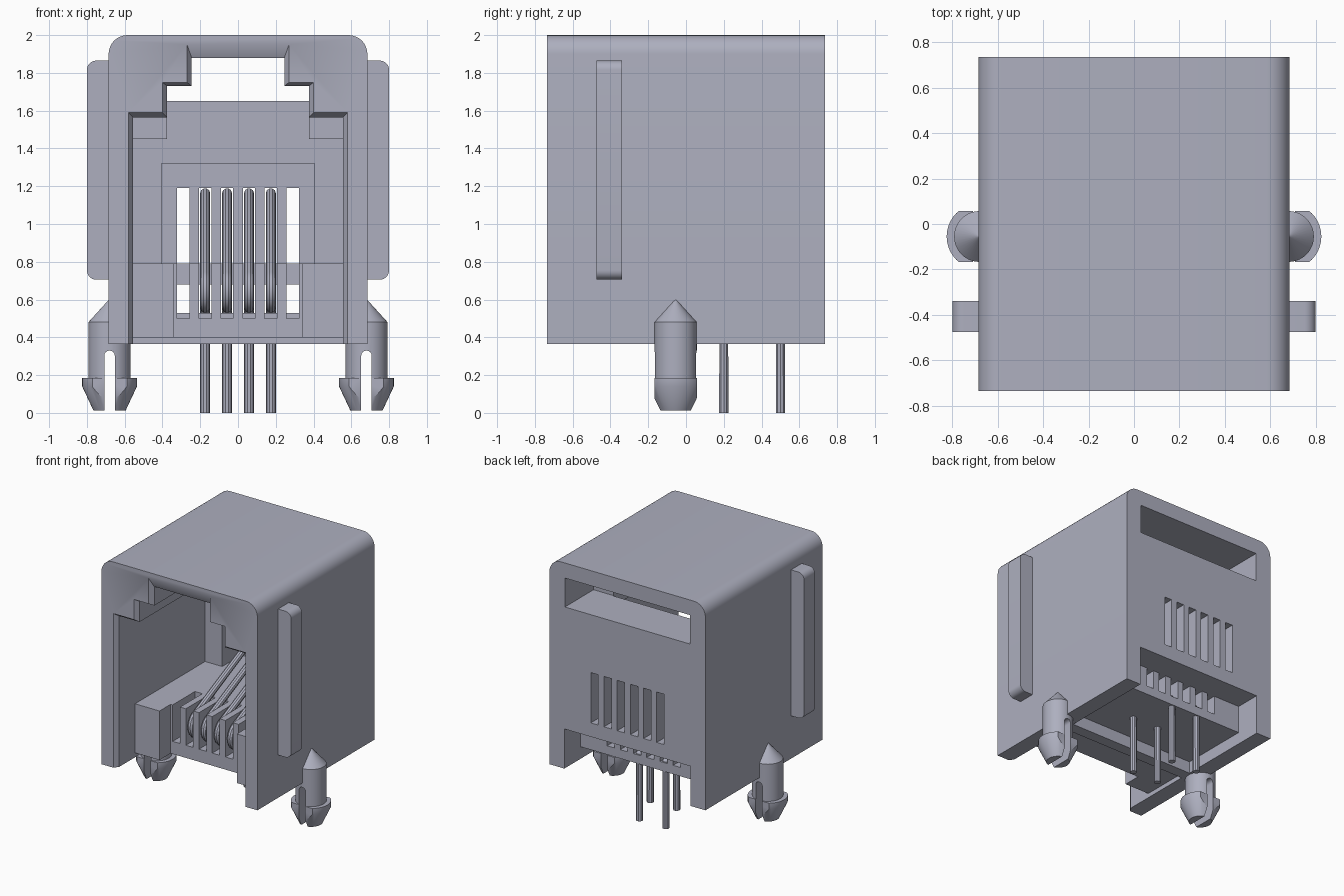
import bpy, bmesh, math

cube = bpy.data.objects.get("Cube")
if cube:
    bpy.data.objects.remove(cube, do_unlink=True)

grey = bpy.data.materials.new("blue_grey_plastic")
grey.use_nodes = True
COL = (0.42, 0.43, 0.52, 1)
grey.diffuse_color = COL
grey.node_tree.nodes["Principled BSDF"].inputs["Base Color"].default_value = COL


def add_mesh(name, bm):
    bmesh.ops.recalc_face_normals(bm, faces=bm.faces)
    me = bpy.data.meshes.new(name)
    bm.to_mesh(me)
    bm.free()
    me.materials.append(grey)
    ob = bpy.data.objects.new(name, me)
    bpy.context.collection.objects.link(ob)
    return ob


def loft(name, rings):
    """Closed solid through rings of 3D points."""
    bm = bmesh.new()
    vs = [[bm.verts.new(p) for p in r] for r in rings]
    n = len(vs[0])
    for a, b in zip(vs, vs[1:]):
        for i in range(n):
            j = (i + 1) % n
            bm.faces.new((a[i], a[j], b[j], b[i]))
    bm.faces.new(vs[0])
    bm.faces.new(vs[-1][::-1])
    return add_mesh(name, bm)


def prism(name, pts, y0, y1):
    return loft(name, [[(x, y, z) for x, z in pts] for y in (y0, y1)])


def box(name, x0, x1, y0, y1, z0, z1):
    return prism(name, [(x0, z0), (x1, z0), (x1, z1), (x0, z1)], y0, y1)


def lathe(name, profile, cx, cy, n=40):
    return loft(name, [[(cx + r * math.cos(2 * math.pi * i / n),
                         cy + r * math.sin(2 * math.pi * i / n), z)
                        for i in range(n)] for r, z in profile])


def arc(cx, cz, r, a0, a1, n=8):
    return [(cx + r * math.cos(math.radians(a0 + (a1 - a0) * i / n)),
             cz + r * math.sin(math.radians(a0 + (a1 - a0) * i / n)))
            for i in range(n + 1)]


def select(ob):
    bpy.ops.object.select_all(action='DESELECT')
    ob.select_set(True)
    bpy.context.view_layer.objects.active = ob


def boolean(ob, tool, op='DIFFERENCE'):
    m = ob.modifiers.new("cut", 'BOOLEAN')
    m.object, m.operation, m.solver = tool, op, 'EXACT'
    select(ob)
    bpy.ops.object.modifier_apply(modifier=m.name)
    bpy.data.objects.remove(tool, do_unlink=True)


def smooth(ob):
    select(ob)
    bpy.ops.object.shade_smooth_by_angle(angle=math.radians(30))


SLOTS = [-0.29 + 0.116 * i for i in range(6)]
W = 0.0325  # half slot width

# Housing shell with rounded top corners
outline = [(-0.685, 0.365), (0.685, 0.365)] + arc(0.585, 1.9, 0.1, 0, 90) + arc(-0.585, 1.9, 0.1, 90, 180)
housing = prism("housing", outline, -0.735, 0.735)


def stepped(steps):
    """Mirrored plug outline from (half width, top) steps."""
    half, z = [], 0.3
    for x, top in steps:
        half += [(x, z), (x, top)]
        z = top
    return half + [(-x, z) for x, z in reversed(half)]


# Plug cavity with chamfered mouth
mouth = stepped([(0.58, 1.59), (0.40, 1.75), (0.27, 1.95)])
inner = stepped([(0.555, 1.565), (0.375, 1.73), (0.245, 1.88)])
boolean(housing, loft("cavity_cutter", [[(x, y, z) for x, z in p] for p, y in
                                        ((mouth, -0.80), (mouth, -0.735), (inner, -0.70), (inner, 0.38))]))
# Rear window, rear foot opening and contact recess
boolean(housing, box("window_cutter", -0.55, 0.55, 0.375, 0.8, 1.65, 1.88))
boolean(housing, box("foot_cutter", -0.555, 0.555, 0.3, 0.8, 0.3, 0.68))
boolean(housing, box("recess_cutter", -0.405, 0.405, 0.3, 0.62, 0.79, 1.32))
for x in SLOTS:
    boolean(housing, box("slot_cutter", x - W, x + W, 0.55, 0.8, 0.79, 1.19))
smooth(housing)

# Contact floor with comb slots, open on top near the front
floor = box("contact_floor", -0.56, 0.56, -0.36, 0.53, 0.40, 0.79)
boolean(floor, box("underside_cutter", -0.6, 0.6, -0.03, 0.6, 0.3, 0.46))
for x in SLOTS:
    boolean(floor, box("comb_cutter", x - W, x + W, -0.5, -0.08, 0.50, 0.9))
    boolean(floor, box("channel_cutter", x - W, x + W, -0.2, 0.6, 0.53, 0.68))
box("floor_rear_slab", -0.56, 0.56, 0.52, 0.70, 0.685, 0.788)
box("floor_cross_bar", -0.56, 0.56, -0.12, -0.03, 0.365, 0.45)

for s, side in ((1, "left"), (-1, "right")):
    # Floor front blocks and upper plug stops
    xs = sorted((s * 0.34, s * 0.56))
    box(side + "_front_block", *xs, -0.50, -0.355, 0.40, 0.79)
    xs = sorted((s * 0.375, s * 0.565))
    box(side + "_plug_stop", *xs, 0.25, 0.39, 1.45, 1.60)

    # Side rib with rounded outer corners
    pts = [(0.67, 0.705)] + arc(0.75, 0.755, 0.05, -90, 0) + arc(0.75, 1.815, 0.05, 0, 90) + [(0.67, 1.865)]
    smooth(prism(side + "_side_rib", [(s * x, z) for x, z in pts], -0.475, -0.34))

    # Split snap peg: pointed post plus flat-sided barb
    px, py = s * 0.68, -0.055
    post = lathe(side + "_peg", [(0.085, 0.05), (0.112, 0.15), (0.112, 0.48), (0.003, 0.60)], px, py)
    barb = lathe(side + "_peg_barb", [(0.085, 0.012), (0.145, 0.14), (0.145, 0.185)], px, py)
    boolean(barb, box("flat_cutter", px - 0.3, px + 0.3, py - 0.112, py + 0.112, -0.1, 0.3), 'INTERSECT')
    boolean(post, barb, 'UNION')
    split = [(px - 0.028, -0.1), (px + 0.028, -0.1)] + arc(px, 0.302, 0.028, 0, 180)
    boolean(post, prism("split_cutter", split, py - 0.3, py + 0.3))
    smooth(post)

# Spring contacts: slanted wire, bend in the comb, then a solder pin
for i, x in enumerate(SLOTS[1:5]):
    pin_y = 0.5 if i % 2 == 0 else 0.2
    bend = [(-0.25 + 0.09 * math.cos(math.radians(a)), 0.645 + 0.09 * math.sin(math.radians(a)))
            for a in range(118, 271, 19)]
    path = [(0.66, 1.165)] + bend + [(pin_y - 0.03, 0.555), (pin_y, 0.525), (pin_y, 0.0)]
    cu = bpy.data.curves.new("spring_contact", 'CURVE')
    cu.dimensions = '3D'
    cu.bevel_depth, cu.bevel_resolution, cu.use_fill_caps = 0.026, 3, True
    sp = cu.splines.new('POLY')
    sp.points.add(len(path) - 1)
    for p, (y, z) in zip(sp.points, path):
        p.co = (x, y, z, 1)
    cu.materials.append(grey)
    ob = bpy.data.objects.new("spring_contact_%d" % (i + 1), cu)
    bpy.context.collection.objects.link(ob)
    select(ob)
    bpy.ops.object.convert(target='MESH')
    smooth(bpy.context.view_layer.objects.active)
